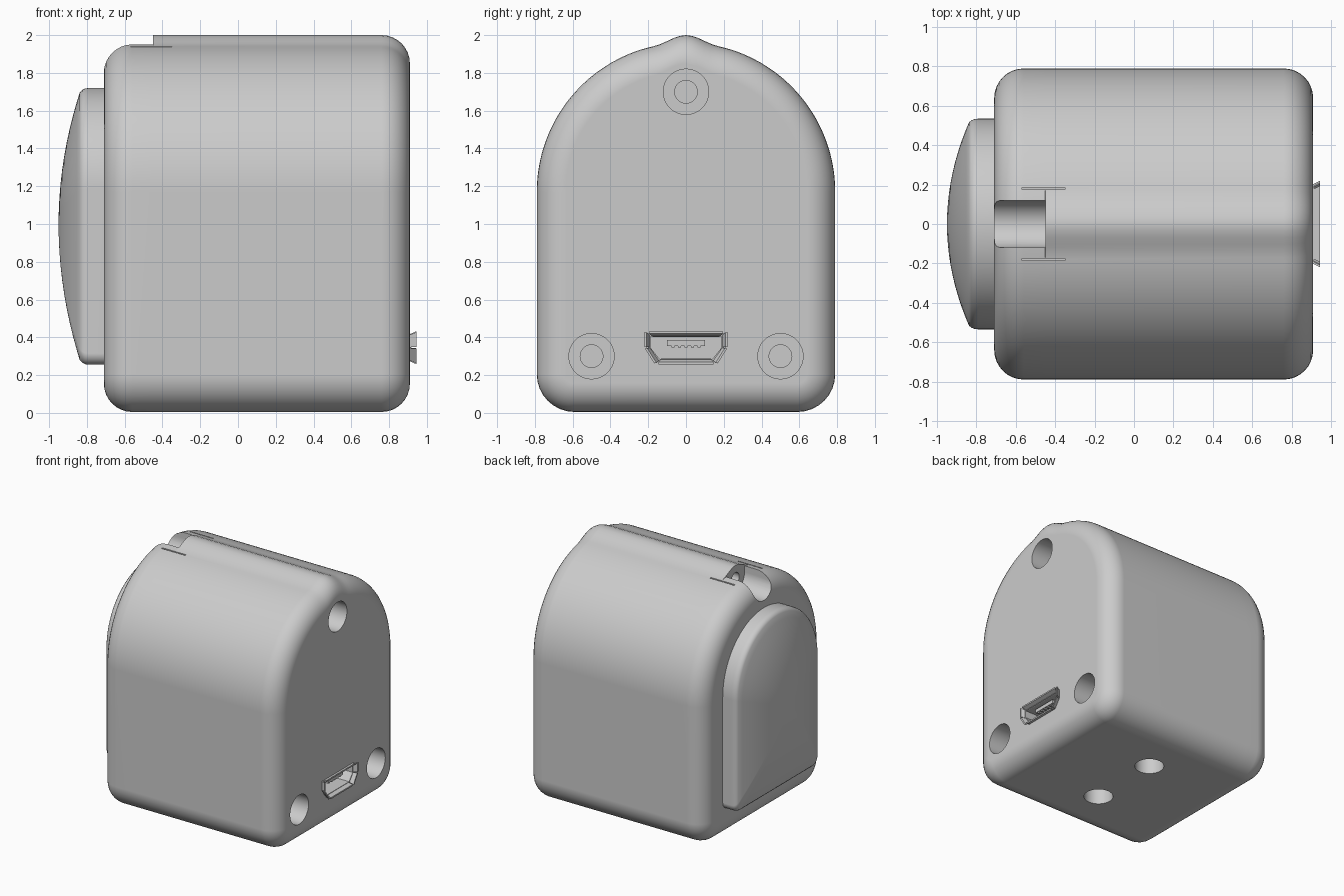
import bpy, bmesh, math
from mathutils import Vector

if "Cube" in bpy.data.objects:
    bpy.data.objects.remove(bpy.data.objects["Cube"], do_unlink=True)

GREY = (0.6, 0.6, 0.6, 1)
grey = bpy.data.materials.new("light grey plastic")
grey.use_nodes = True
grey.diffuse_color = GREY
grey.node_tree.nodes["Principled BSDF"].inputs["Base Color"].default_value = GREY


def finish(ob, angle=35):
    """Smooth the shading, keeping real edges sharp."""
    bpy.ops.object.select_all(action='DESELECT')
    ob.select_set(True)
    bpy.context.view_layer.objects.active = ob
    bpy.ops.object.shade_smooth_by_angle(angle=math.radians(angle))
    ob.modifiers.new("weighted normals", 'WEIGHTED_NORMAL').keep_sharp = True


def loft(name, rings):
    """Skin equal-length rings of points and cap both ends."""
    bm = bmesh.new()
    loops = [[bm.verts.new(p) for p in ring] for ring in rings]
    for a, b in zip(loops, loops[1:]):
        for i in range(len(a)):
            j = (i + 1) % len(a)
            bm.faces.new((a[i], a[j], b[j], b[i]))
    bm.faces.new(loops[0])
    bm.faces.new(loops[-1])
    bmesh.ops.recalc_face_normals(bm, faces=bm.faces)
    me = bpy.data.meshes.new(name)
    bm.to_mesh(me)
    bm.free()
    me.materials.append(grey)
    ob = bpy.data.objects.new(name, me)
    bpy.context.collection.objects.link(ob)
    return ob


def box(name, x, y, z):
    return loft(name, [[(px, y[0], z[0]), (px, y[1], z[0]),
                        (px, y[1], z[1]), (px, y[0], z[1])] for px in x])


def cylinder(name, centre, radius, depth, along_x=True):
    rot = (0, math.pi / 2, 0) if along_x else (0, 0, 0)
    bpy.ops.mesh.primitive_cylinder_add(vertices=48, radius=radius, depth=depth,
                                        location=centre, rotation=rot)
    ob = bpy.context.object
    ob.name = name
    ob.data.materials.append(grey)
    return ob


def cut(target, cutter):
    mod = target.modifiers.new("cut", 'BOOLEAN')
    mod.operation, mod.solver, mod.object = 'DIFFERENCE', 'EXACT', cutter
    bpy.context.view_layer.objects.active = target
    bpy.ops.object.modifier_apply(modifier=mod.name)
    bpy.data.objects.remove(cutter, do_unlink=True)


def arch(half, top, bottom, corner, inset=0.0, ridge=0.0):
    """Round-topped outline as (y, z) points, with an optional ridge on top."""
    centre, r, c = top - half, half - inset, corner - inset
    pts = []
    for i in range(73):
        a = math.pi * i / 72
        y, z = r * math.cos(a), centre + r * math.sin(a)
        if abs(y) < 0.17 and z > centre:
            z += ridge * (1 + math.cos(math.pi * y / 0.17)) / 2
        pts.append((y, z))
    for side, start in ((-1, math.pi), (1, 1.5 * math.pi)):
        for i in range(9):
            a = start + math.pi / 2 * i / 8
            pts.append((side * (half - corner) + c * math.cos(a),
                        bottom + corner + c * math.sin(a)))
    return pts


# Body: arched block with rounded ends and a ridge that stops short of the lens
LEFT, RIGHT, ROUND, RIDGE_END = -0.71, 0.91, 0.15, -0.45
steps = [math.pi / 2 * i / 8 for i in range(9)]
stations = [(LEFT + ROUND * (1 - math.sin(a)), ROUND * (1 - math.cos(a)), 0)
            for a in reversed(steps)]
stations += [(RIDGE_END - 0.001, 0, 0), (RIDGE_END, 0, 0.04)]
stations += [(RIGHT - ROUND * (1 - math.sin(a)), ROUND * (1 - math.cos(a)), 0.04)
             for a in steps]
body = loft("body", [[(x, y, z) for y, z in arch(0.79, 1.96, 0.005, 0.2, d, h)]
                     for x, d, h in stations])

# Cord channel with its hole, and the two thin slits beside it
channel = [(0.12 * math.cos(a), 1.9 + 0.12 * math.sin(a))
           for a in (math.pi + math.pi * i / 20 for i in range(21))]
channel += [(0.12, 2.2), (-0.12, 2.2)]
cut(body, loft("channel_cutter", [[(x, y, z) for y, z in channel]
                                  for x in (-0.9, RIDGE_END)]))
cut(body, cylinder("cord_hole_cutter", (-0.4, 0, 1.89), 0.05, 0.3))
for side in (-1, 1):
    y = 0.18 * side
    cut(body, box("slit_cutter", (-0.57, -0.35), (y - 0.005, y + 0.005), (1.87, 2.1)))

# Stepped screw holes in the right face
for y, z in ((0, 1.7), (-0.5, 0.3), (0.5, 0.3)):
    cut(body, cylinder("screw_head_cutter", (0.88, y, z), 0.12, 0.5))
    cut(body, cylinder("screw_shaft_cutter", (0.6, y, z), 0.06, 0.3))

# Mounting holes underneath
for y in (-0.3, 0.3):
    cut(body, cylinder("mount_cutter", (0.1, y, 0.05), 0.11, 0.5, along_x=False))

# Socket opening
MOUTH = [(-0.2, 0.415), (0.2, 0.415), (0.2, 0.345), (0.15, 0.275),
         (-0.15, 0.275), (-0.2, 0.345)]
MID = 0.345


def mouth(x, scale_y, scale_z):
    return [(x, y * scale_y, MID + (z - MID) * scale_z) for y, z in MOUTH]


cut(body, loft("socket_cutter", [mouth(0.65, 1.03, 1.06), mouth(1.0, 1.03, 1.06)]))
finish(body)

# Lens panel: arched plate with a domed face
panel = [(-0.69, 1), (-0.79, 1), (-0.81, 0.996), (-0.825, 0.985)]
panel += [(-0.83 - 0.12 * (1 - s * s), s)
          for s in (0.965, 0.9, 0.8, 0.7, 0.6, 0.5, 0.4, 0.3, 0.2, 0.1, 0.03)]
lens = loft("lens_panel", [[(x, y * s, 1 + (z - 1) * s)
                            for y, z in arch(0.535, 1.72, 0.255, 0.06)]
                           for x, s in panel])
finish(lens, 30)

# Metal socket shell, lining the opening
loft("socket_shell", [mouth(0.66, 1, 1), mouth(0.915, 1, 1),
                      mouth(0.915, 0.94, 0.84), mouth(0.7, 0.94, 0.84)])

# Flared lips around the socket, one per side
front, flare = mouth(0.905, 1, 1), mouth(0.945, 1.1, 1.25)
for i in range(6):
    j = (i + 1) % 6
    a, b, c, d = (Vector(p) for p in (front[i], front[j], flare[j], flare[i]))
    quad = [a.lerp(b, 0.06), b.lerp(a, 0.06), c.lerp(d, 0.06), d.lerp(c, 0.06)]
    inward = Vector((0, 0, MID)) - (a + b) / 2
    inward.x = 0
    inward.normalize()
    loft("socket_lip", [quad, [p + inward * 0.012 for p in quad]])

# Socket tongue and its contacts
box("socket_tongue", (0.69, 0.89), (-0.1, 0.1), (0.355, 0.385))
for i in range(5):
    y = -0.07 + 0.035 * i
    box("socket_contact", (0.7, 0.885), (y - 0.008, y + 0.008), (0.345, 0.357))
